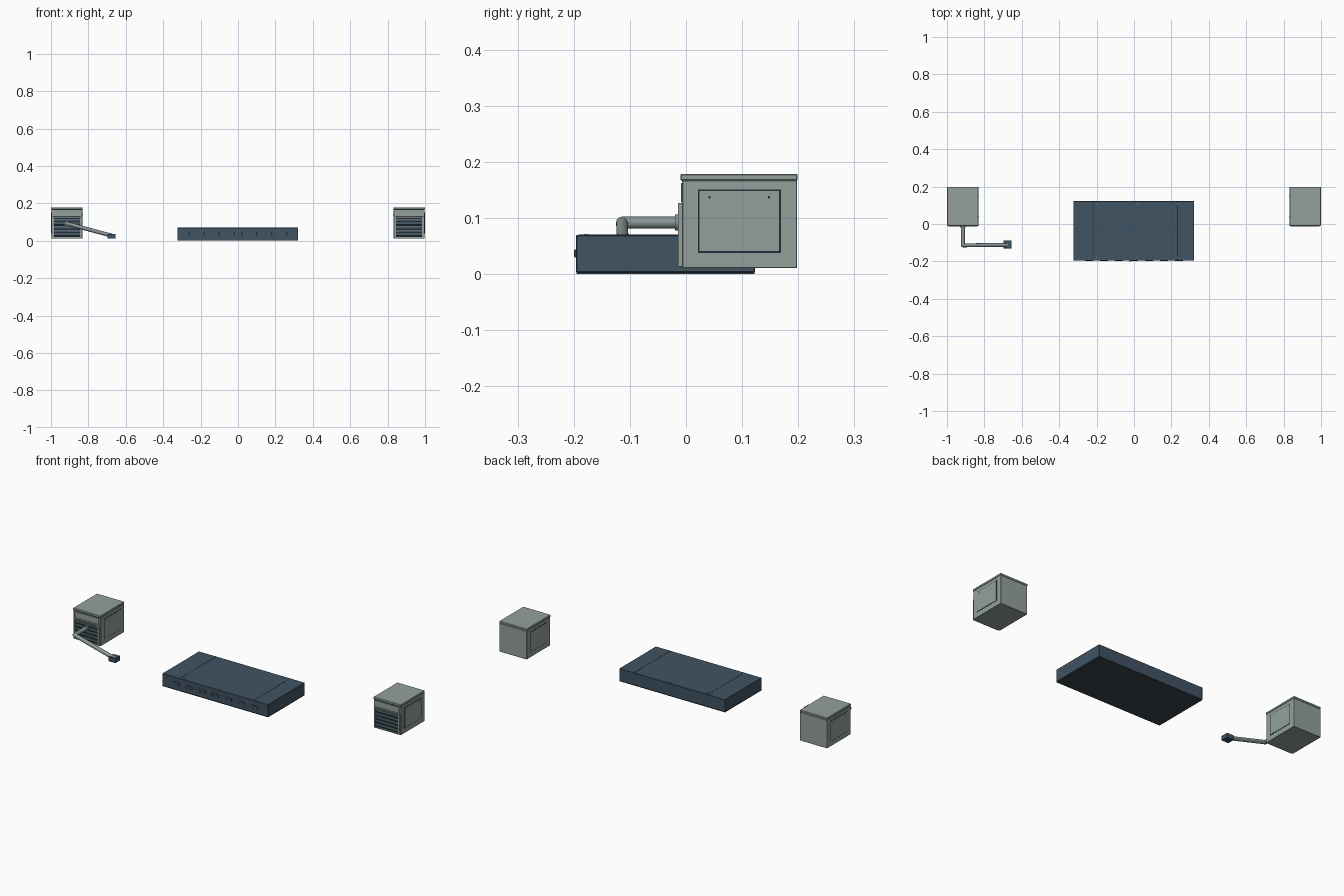
import bpy, bmesh, math
from mathutils import Vector

if "Cube" in bpy.data.objects:
    bpy.data.objects.remove(bpy.data.objects["Cube"])


def material(name, rgb):
    m = bpy.data.materials.new(name)
    lin = [((c / 255 + 0.055) / 1.055) ** 2.4 for c in rgb]
    m.diffuse_color = (*lin, 1)
    m.use_nodes = True
    m.node_tree.nodes["Principled BSDF"].inputs["Base Color"].default_value = m.diffuse_color
    return m


GREY = material("cabinet grey", (147, 161, 157))
BLUE = material("slate blue", (64, 83, 98))
DARK = material("dark seam", (36, 47, 56))
UNDER = material("underside charcoal", (58, 68, 74))
STEEL = material("pipe grey", (138, 149, 149))
BOLT = material("bolt grey", (112, 124, 128))


def box(name, x0, x1, y0, y1, z0, z1, mat, bevel=0, tilt=0):
    bpy.ops.mesh.primitive_cube_add(size=1, location=((x0 + x1) / 2, (y0 + y1) / 2, (z0 + z1) / 2))
    o = bpy.context.object
    o.name = name
    o.scale = (x1 - x0, y1 - y0, z1 - z0)
    bpy.ops.object.transform_apply(location=False, rotation=False, scale=True)
    o.rotation_euler.x = tilt
    o.data.materials.append(mat)
    if bevel:
        b = o.modifiers.new("bevel", 'BEVEL')
        b.width = bevel
        b.segments = 1
    return o


def rod(name, a, b, r, mat, sides=20):
    a, b = Vector(a), Vector(b)
    bpy.ops.mesh.primitive_cylinder_add(vertices=sides, radius=r, depth=(b - a).length, location=(a + b) / 2)
    o = bpy.context.object
    o.name = name
    o.rotation_euler = (b - a).to_track_quat('Z', 'Y').to_euler()
    o.data.materials.append(mat)
    bpy.ops.object.shade_smooth_by_angle(angle=math.radians(40))
    return o


def cabinet(side, cx):
    # main body with overhanging roof and base
    w = 0.083
    box(side + "_cabinet_body", cx - w, cx + w, -0.006, 0.198, 0.011, 0.167, GREY, 0.001)
    box(side + "_cabinet_roof", cx - w - 0.001, cx + w + 0.001, -0.010, 0.199, 0.167, 0.179, GREY, 0.002)
    box(side + "_roof_seam", cx - w + 0.001, cx + w - 0.001, -0.0075, 0, 0.164, 0.167, DARK)
    # upper front panel
    box(side + "_front_panel", cx - 0.074, cx + 0.074, -0.009, 0, 0.128, 0.163, GREY, 0.001)
    # louvred grille: dark backing, frame and tilted slats
    box(side + "_grille_backing", cx - 0.072, cx + 0.072, -0.008, 0, 0.016, 0.124, DARK)
    for s in (-1, 1):
        x = cx + s * 0.074
        box(side + "_grille_post", x - 0.004, x + 0.004, -0.014, 0, 0.014, 0.127, GREY)
    for z in (0.017, 0.124):
        box(side + "_grille_rail", cx - 0.074, cx + 0.074, -0.014, 0, z - 0.003, z + 0.003, GREY)
    for i in range(5):
        z = 0.032 + i * 0.0195
        box(side + "_grille_slat", cx - 0.070, cx + 0.070, -0.0125, -0.008, z - 0.005, z + 0.005,
            BLUE, 0, math.radians(-15))
        box(side + "_slat_lip", cx - 0.070, cx + 0.070, -0.013, -0.008, z + 0.004, z + 0.007, BOLT)
    # access doors with dark outline on both flanks
    for s in (-1, 1):
        def flank(name, d0, d1, y0, y1, z0, z1, mat):
            xs = sorted((cx + s * d0, cx + s * d1))
            box(side + name, xs[0], xs[1], y0, y1, z0, z1, mat)
        flank("_door_outline", w - 0.001, w + 0.0007, 0.021, 0.169, 0.038, 0.151, DARK)
        flank("_door", w - 0.001, w + 0.0017, 0.024, 0.166, 0.041, 0.148, GREY)
        for y in (0.042, 0.148):
            flank("_door_catch", w, w + 0.002, y - 0.002, y + 0.002, 0.135, 0.139, DARK)


cabinet("left", -0.915)
cabinet("right", 0.915)

# pipe from the left cabinet: flange, straight run, elbow, sloping run
elbow = (-0.915, -0.114, 0.092)
tip = (-0.675, -0.112, 0.027)
rod("pipe_flange", (-0.915, -0.020, 0.092), (-0.915, -0.010, 0.092), 0.0145, STEEL)
rod("pipe_run", (-0.915, -0.008, 0.092), elbow, 0.0105, STEEL)
bpy.ops.mesh.primitive_uv_sphere_add(segments=20, ring_count=12, radius=0.0105, location=elbow)
joint = bpy.context.object
joint.name = "pipe_elbow"
joint.data.materials.append(STEEL)
bpy.ops.object.shade_smooth_by_angle(angle=math.radians(40))
rod("pipe_sloping_run", elbow, tip, 0.0105, STEEL)
box("pipe_end_block", -0.698, -0.655, -0.130, -0.088, 0.012, 0.037, BLUE, 0.001)

# low central platform
X0, X1, Y0, Y1 = -0.324, 0.321, -0.196, 0.123
box("platform_underside", X0 + 0.001, X1 - 0.001, Y0 + 0.001, Y1 - 0.001, 0, 0.003, UNDER)
box("platform_body", X0, X1, Y0, Y1, 0.003, 0.070, BLUE, 0.0015)
for x in (-0.218, 0.232):
    box("platform_seam", x - 0.0025, x + 0.0025, Y0 + 0.004, Y1 - 0.004, 0.069, 0.0704, DARK)
for x in (-0.200, 0.017, 0.234):
    for y in (-0.178, 0.107):
        rod("platform_bolt", (x, y, 0.069), (x, y, 0.0715), 0.004, BOLT, 12)
# front latches and centre lock
for i in range(7):
    x = -0.24 + i * 0.08
    box("front_latch", x - 0.021, x + 0.021, -0.199, -0.195, 0.030, 0.044, BLUE, 0.001)
rod("centre_lock", (-0.02, -0.195, 0.037), (-0.02, -0.1995, 0.037), 0.005, DARK, 12)
